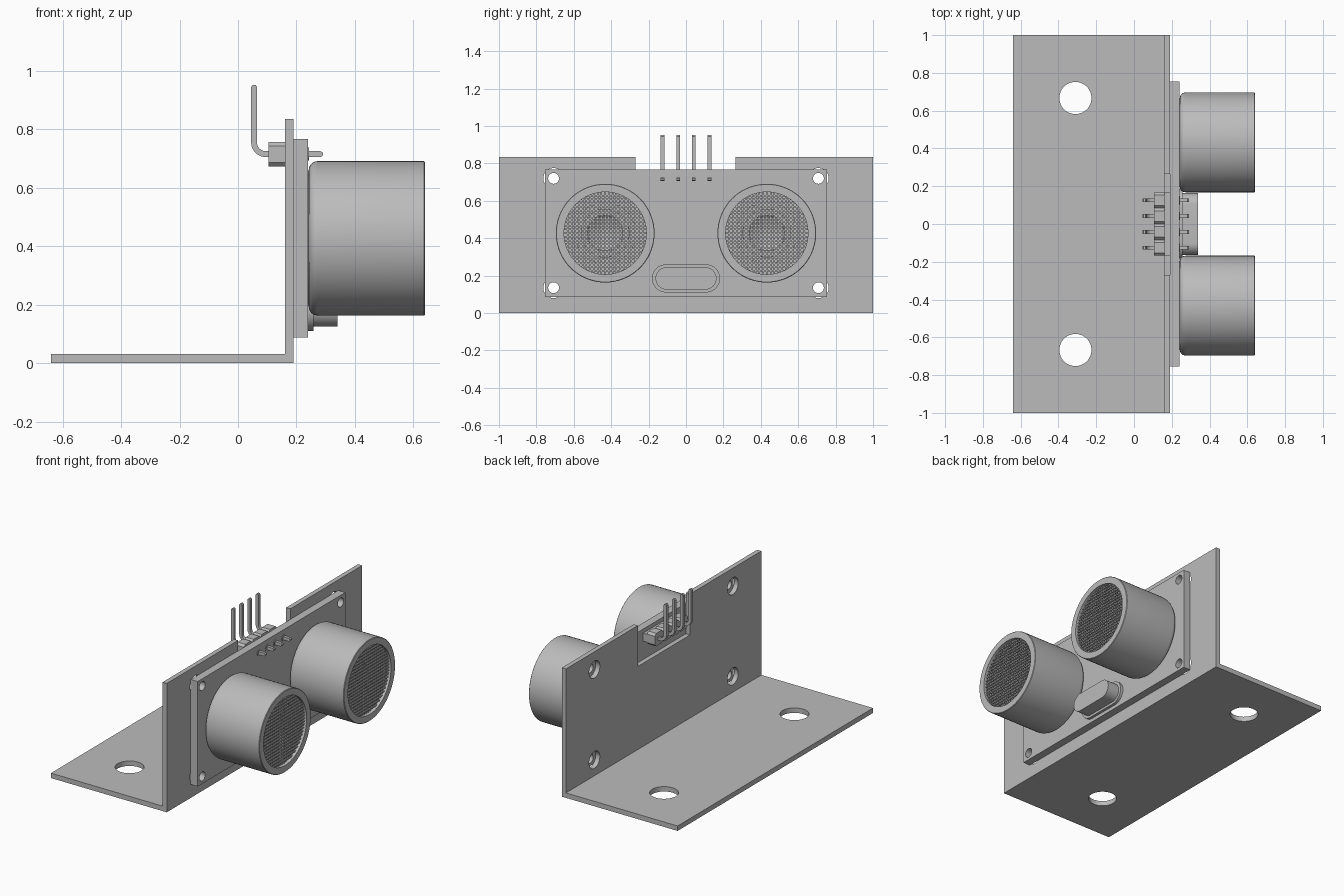
import bpy, bmesh, math
from mathutils import Vector, Matrix

if "Cube" in bpy.data.objects:
    bpy.data.objects.remove(bpy.data.objects["Cube"])

grey = bpy.data.materials.new("plain grey")
grey.use_nodes = True
GREY = (0.5, 0.5, 0.5, 1)
grey.diffuse_color = GREY
grey.node_tree.nodes["Principled BSDF"].inputs["Base Color"].default_value = GREY


def finish(bm, name, smooth=True):
    bmesh.ops.recalc_face_normals(bm, faces=bm.faces)
    mesh = bpy.data.meshes.new(name)
    bm.to_mesh(mesh)
    bm.free()
    mesh.materials.append(grey)
    obj = bpy.data.objects.new(name, mesh)
    bpy.context.collection.objects.link(obj)
    if smooth:
        shade(obj)
    return obj


def shade(obj):
    bpy.ops.object.select_all(action="DESELECT")
    obj.select_set(True)
    bpy.context.view_layer.objects.active = obj
    bpy.ops.object.shade_smooth_by_angle(angle=math.radians(30))


def add_box(bm, lo, hi):
    lo, hi = Vector(lo), Vector(hi)
    size = Matrix.Diagonal((*(hi - lo), 1))
    bmesh.ops.create_cube(bm, size=1, matrix=Matrix.Translation((lo + hi) / 2) @ size)


def add_prism(bm, points, offset):
    face = bm.faces.new([bm.verts.new(p) for p in points])
    ext = bmesh.ops.extrude_face_region(bm, geom=[face])["geom"]
    verts = [v for v in ext if isinstance(v, bmesh.types.BMVert)]
    bmesh.ops.translate(bm, verts=verts, vec=offset)


def add_cylinder(bm, centre, radius, depth, axis="X"):
    turn = Matrix.Rotation(math.pi / 2, 4, "Y") if axis == "X" else Matrix()
    bmesh.ops.create_cone(bm, cap_ends=True, segments=48, radius1=radius, radius2=radius,
                          depth=depth, matrix=Matrix.Translation(centre) @ turn)


def cut(obj, bm):
    cutter = finish(bm, "cutter", False)
    cutter.hide_render = True
    mod = obj.modifiers.new("cut", "BOOLEAN")
    mod.operation, mod.solver, mod.object = "DIFFERENCE", "EXACT", cutter
    bpy.context.view_layer.objects.active = obj
    bpy.ops.object.modifier_apply(modifier=mod.name)
    bpy.data.objects.remove(cutter)
    shade(obj)


def lathe(name, profile, y, z):
    """Turn (radius, x) points around an axis parallel to x."""
    bm = bmesh.new()
    verts = [bm.verts.new((x, r, 0)) for r, x in profile]
    edges = [bm.edges.new(pair) for pair in zip(verts, verts[1:])]
    bmesh.ops.spin(bm, geom=verts + edges, cent=(0, 0, 0), axis=(1, 0, 0),
                   angle=2 * math.pi, steps=72, use_duplicate=False)
    bmesh.ops.remove_doubles(bm, verts=bm.verts, dist=1e-5)
    bmesh.ops.translate(bm, verts=bm.verts, vec=(0, y, z))
    return finish(bm, name)


def stadium(name, x0, x1, half_y, half_z, z):
    pts = []
    for i in range(34):
        side = 1 if i < 17 else -1
        a = -math.pi / 2 + math.pi * (i if i < 17 else i - 1) / 16
        pts.append((x0, side * (half_y - half_z) + half_z * math.cos(a), z + half_z * math.sin(a)))
    bm = bmesh.new()
    add_prism(bm, pts, (x1 - x0, 0, 0))
    return finish(bm, name)


# Angle bracket with a notch for the header and round mounting holes
WALL_BACK, WALL_FRONT, BOARD_FRONT = 0.16, 0.19, 0.24
corners = [(y, z) for y in (-0.708, 0.708) for z in (0.135, 0.72)]
bm = bmesh.new()
section = [(-0.64, 0), (WALL_FRONT, 0), (WALL_FRONT, 0.835), (WALL_BACK, 0.835),
           (WALL_BACK, 0.032), (-0.64, 0.032)]
add_prism(bm, [(x, -1, z) for x, z in section], (0, 2, 0))
bracket = finish(bm, "angle_bracket")
bm = bmesh.new()
add_box(bm, (0.1, -0.27, 0.57), (0.3, 0.265, 1))
for y, z in corners:
    add_cylinder(bm, (0.175, y, z), 0.055, 0.1)
for y in (-0.667, 0.667):
    add_cylinder(bm, (-0.31, y, 0.016), 0.085, 0.2, "Z")
cut(bracket, bm)

# Circuit board
bm = bmesh.new()
add_box(bm, (WALL_FRONT, -0.755, 0.087), (BOARD_FRONT, 0.755, 0.767))
board = finish(bm, "circuit_board")
bm = bmesh.new()
for y, z in corners:
    add_cylinder(bm, (0.215, y, z), 0.029, 0.2)
cut(board, bm)

# Two round transducers, each with a horn and a wire screen
CZ, BORE, PITCH, WIRE = 0.427, 0.22, 0.02, 0.004
for side, cy in (("right", -0.432), ("left", 0.432)):
    bend = [(0.234 + 0.03 * math.sin(a), 0.272 - 0.03 * math.cos(a))
            for a in (math.pi / 2 * i / 6 for i in range(7))]
    lathe(side + "_transducer_can",
          [(0, 0.242)] + bend + [(0.264, 0.637), (0.261, 0.64), (BORE, 0.64), (BORE, 0.29), (0, 0.29)],
          cy, CZ)
    lathe(side + "_transducer_foot", [(0, 0.238), (0.23, 0.238), (0.23, 0.244), (0, 0.244)], cy, CZ)
    lathe(side + "_transducer_disc", [(0, 0.29), (0.165, 0.29), (0.165, 0.46), (0.13, 0.46),
                                      (0.13, 0.48), (0, 0.48)], cy, CZ)
    lathe(side + "_transducer_horn", [(0.03, 0.48), (0.1, 0.56), (0.094, 0.56), (0, 0.485)], cy, CZ)
    bm = bmesh.new()
    for i in range(-10, 11):
        p = i * PITCH
        h = math.sqrt((BORE + 0.002) ** 2 - p * p)
        add_box(bm, (0.612, cy + p - WIRE, CZ - h), (0.62, cy + p + WIRE, CZ + h))
        add_box(bm, (0.618, cy - h, CZ + p - WIRE), (0.626, cy + h, CZ + p + WIRE))
    finish(bm, side + "_wire_screen", False)

# Crystal can
stadium("crystal_flange", BOARD_FRONT, 0.258, 0.182, 0.075, 0.185)
stadium("crystal_body", 0.25, 0.34, 0.163, 0.06, 0.185)

# Pin header: four chamfered blocks, each with a bent pin and solder ring
PIN_Z, HALF, T = 0.715, 0.042, 0.01
block = bmesh.new()
for i in range(4):
    y = (i - 1.5) * 0.084
    outline = [(-HALF, -0.028), (-0.028, -HALF), (0.028, -HALF), (HALF, -0.028),
               (HALF, 0.028), (0.028, HALF), (-0.028, HALF), (-HALF, 0.028)]
    add_prism(block, [(0.105, y + a, PIN_Z + b) for a, b in outline], (0.056, 0, 0))
    add_box(block, (0.15, y - HALF, PIN_Z - 0.026), (WALL_FRONT, y + HALF, PIN_Z + 0.026))

    arc = [math.pi / 2 * k / 8 for k in range(9)]
    outer, inner = 0.05, 0.03
    path = [(0.283, PIN_Z - T)]
    path += [(0.095 - outer * math.sin(a), PIN_Z - T + outer * (1 - math.cos(a))) for a in arc]
    path += [(0.045, 0.945), (0.05, 0.952), (0.06, 0.952), (0.065, 0.945)]
    path += [(0.095 - inner * math.sin(a), PIN_Z + T + inner * (1 - math.cos(a)))
             for a in reversed(arc)]
    path += [(0.283, PIN_Z + T), (0.29, PIN_Z + 0.005), (0.29, PIN_Z - 0.005)]
    bm = bmesh.new()
    add_prism(bm, [(x, y - T, z) for x, z in path], (0, 2 * T, 0))
    finish(bm, f"header_pin_{i + 1}")
    lathe(f"solder_ring_{i + 1}", [(0, 0.238), (0.022, 0.238), (0.022, 0.243), (0, 0.243)], y, PIN_Z)
finish(block, "header_block")
